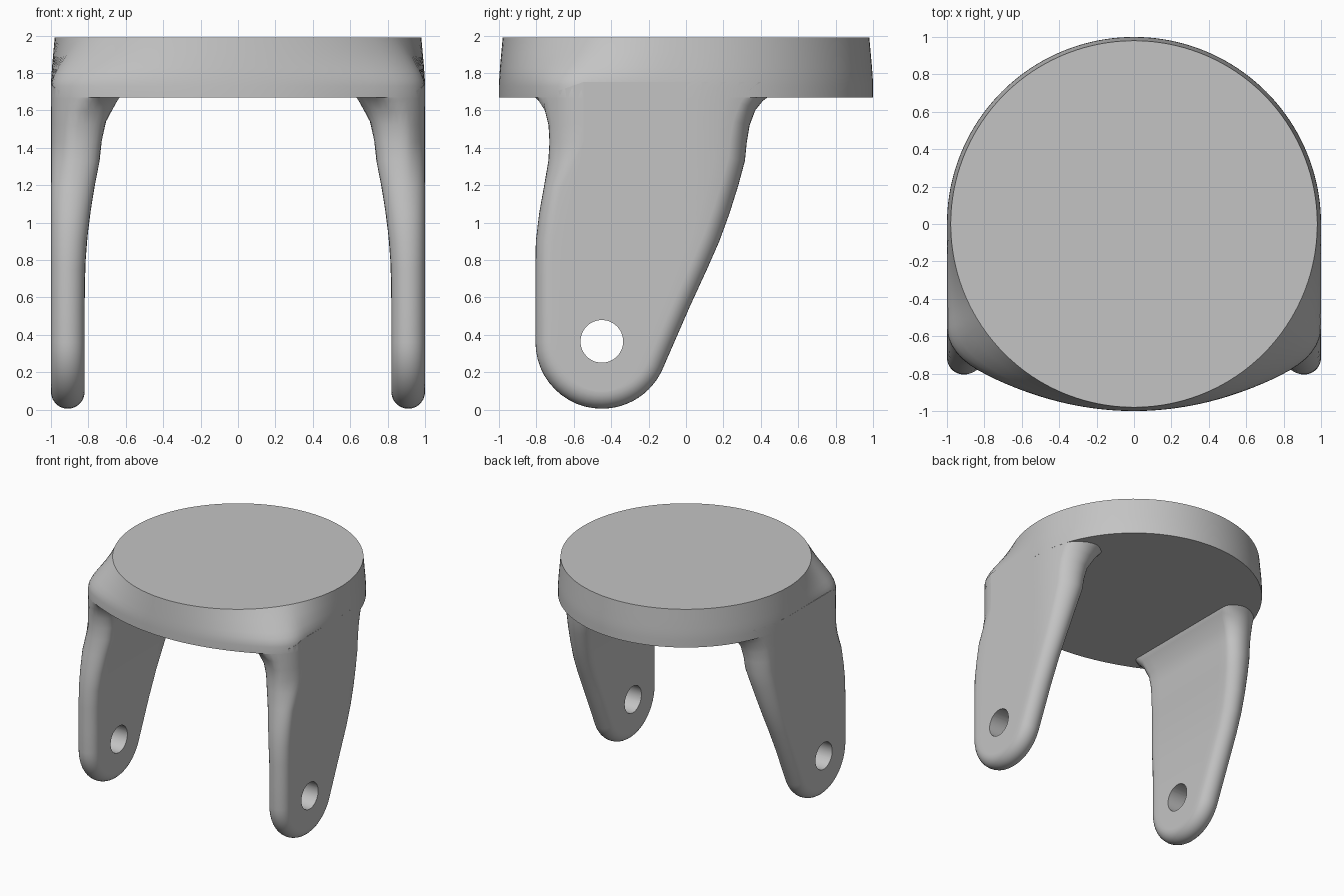
import bpy
import bmesh
from math import sin, cos, pi, sqrt, radians
from mathutils import Vector

cube = bpy.data.objects.get("Cube")
if cube:
    bpy.data.objects.remove(cube, do_unlink=True)

grey = bpy.data.materials.new("light_grey")
grey.use_nodes = True
grey.diffuse_color = (0.55, 0.55, 0.55, 1)
grey.node_tree.nodes["Principled BSDF"].inputs["Base Color"].default_value = (0.55, 0.55, 0.55, 1)


def finish(bm, name):
    bmesh.ops.recalc_face_normals(bm, faces=bm.faces[:])
    mesh = bpy.data.meshes.new(name)
    bm.to_mesh(mesh)
    bm.free()
    mesh.materials.append(grey)
    obj = bpy.data.objects.new(name, mesh)
    bpy.context.collection.objects.link(obj)
    return obj


def smooth(obj):
    bpy.ops.object.select_all(action="DESELECT")
    obj.select_set(True)
    bpy.context.view_layer.objects.active = obj
    bpy.ops.object.shade_smooth_by_angle(angle=radians(35))


def front_y(x):
    """Front edge of the head: shallow bow with rounded corners."""
    x = min(abs(x), 1)
    if x < 0.8:
        return -1 + 0.31 * x * x
    t = 1 - sqrt((1 - x) / 0.2)
    return -0.8 * (1 - t) ** 2 - 1.4 * t * (1 - t) - 0.55 * t * t


def head_radius(c, s):
    """Distance from the axis to the head outline along one direction."""
    if s >= 0:
        return 1.0
    lo, hi = 0.9, 1.4
    for _ in range(30):
        r = (lo + hi) / 2
        if abs(r * c) <= 1 and r * s >= front_y(r * c):
            lo = r
        else:
            hi = r
    return lo


# Head: lofted from the squared-off front outline up to a circle
bm = bmesh.new()
rings = []
SEG = 160
for z, w in [(1.67, 0), (1.73, 0.01), (1.76, 0.05), (1.79, 0.13), (1.83, 0.28), (1.91, 0.64), (1.99, 1)]:
    ring = []
    for i in range(SEG):
        c, s = cos(2 * pi * i / SEG), sin(2 * pi * i / SEG)
        r = head_radius(c, s) * (1 - w) + 0.98 * w
        ring.append(bm.verts.new((r * c, r * s, z)))
    rings.append(ring)
for a, b in zip(rings, rings[1:]):
    for i in range(SEG):
        j = (i + 1) % SEG
        bm.faces.new((a[i], a[j], b[j], b[i]))
bm.faces.new(rings[0])
bm.faces.new(rings[-1])
smooth(finish(bm, "head"))

# Leg side profile: height, front y, back y, inner face x
LEVELS = [
    (0.55, -0.805, 0.02, 0.82), (0.75, -0.805, 0.112, 0.818), (0.9, -0.803, 0.178, 0.808),
    (1.05, -0.785, 0.233, 0.79), (1.2, -0.758, 0.28, 0.766), (1.33, -0.736, 0.315, 0.74),
    (1.43, -0.73, 0.325, 0.73), (1.52, -0.735, 0.34, 0.715), (1.6, -0.755, 0.37, 0.68),
    (1.65, -0.79, 0.41, 0.645), (1.68, -0.83, 0.45, 0.61)]
PIVOT = (-0.45, 0.36)
ROUND = 0.09


def inner_x(z):
    if z <= LEVELS[0][0]:
        return LEVELS[0][3]
    for a, b in zip(LEVELS, LEVELS[1:]):
        if z <= b[0]:
            return a[3] + (b[3] - a[3]) * (z - a[0]) / (b[0] - a[0])
    return LEVELS[-1][3]


def leg_point(y, z, frac):
    """Place a profile point across the thickness (0 outer, 1 inner)."""
    outer = sqrt(1 - y * y) if y > 0 else 1.0
    x = outer + (inner_x(z) - outer) * frac
    k = min(max((z - 1.2) / 0.25, 0), 1)
    k = k * k * (3 - 2 * k)
    return x, y + k * max(front_y(x) + 0.002 - y, 0), z


def edge_path(end_angle, column):
    """Half of the profile, from the bottom point up one edge."""
    pts = []
    for i in range(13):
        a = -pi / 2 + (end_angle + pi / 2) * i / 12
        pts.append(Vector((PIVOT[0] + 0.355 * cos(a), PIVOT[1] + 0.355 * sin(a))))
    pts += [Vector((row[column], row[0])) for row in LEVELS]
    return pts


def inset(pts, side, d):
    out = []
    for i, p in enumerate(pts):
        t = (pts[min(i + 1, len(pts) - 1)] - pts[max(i - 1, 0)]).normalized()
        if i == 0:
            t = Vector((side, 0))
        out.append(p + Vector((-t.y, t.x)) * side * d)
    return out


def make_leg(name, mirror):
    bm = bmesh.new()
    front, back = edge_path(-pi, 1), edge_path(radians(-24), 2)
    n = len(front)
    loops, sides = [], []
    STEPS = 14
    for k in range(STEPS + 1):
        a = pi * k / STEPS
        d, frac = ROUND * (1 - sin(a)), (1 - cos(a)) / 2
        f, b = inset(front, -1, d), inset(back, 1, d)
        sides.append((f, b, frac))
        ring = [bm.verts.new(leg_point(p.x, p.y, frac)) for p in f[::-1] + b[1:]]
        loops.append(ring)
    # Rounded rim
    for a, b in zip(loops, loops[1:]):
        for i in range(len(a) - 1):
            bm.faces.new((a[i], a[i + 1], b[i + 1], b[i]))
    # Broad outer and inner faces
    COLS = 12
    for ring, (f, b, frac) in ((loops[0], sides[0]), (loops[-1], sides[-1])):
        rows = [[ring[n - 1]] * (COLS + 1)]
        for i in range(1, n):
            row = [ring[n - 1 - i]]
            for j in range(1, COLS):
                p = f[i].lerp(b[i], j / COLS)
                row.append(bm.verts.new(leg_point(p.x, p.y, frac)))
            rows.append(row + [ring[n - 1 + i]])
        for r, s in zip(rows, rows[1:]):
            for j in range(COLS):
                quad = list(dict.fromkeys((r[j], r[j + 1], s[j + 1], s[j])))
                bm.faces.new(quad)
    # Hidden top inside the head
    bmesh.ops.holes_fill(bm, edges=[e for e in bm.edges if e.is_boundary], sides=0)
    for v in bm.verts:
        v.co.x *= mirror
    leg = finish(bm, name)

    # Axle hole
    bpy.ops.mesh.primitive_cylinder_add(vertices=48, radius=0.114, depth=0.6,
                                        location=(mirror * 0.9, PIVOT[0], 0.365),
                                        rotation=(0, pi / 2, 0))
    cutter = bpy.context.object
    cutter.name = "axle_cutter"
    cutter.hide_render = True
    cutter.data.materials.append(grey)
    mod = leg.modifiers.new("axle_hole", "BOOLEAN")
    mod.operation, mod.solver, mod.object = "DIFFERENCE", "EXACT", cutter
    bpy.ops.object.select_all(action="DESELECT")
    bpy.context.view_layer.objects.active = leg
    leg.select_set(True)
    bpy.ops.object.modifier_apply(modifier=mod.name)
    bpy.data.objects.remove(cutter, do_unlink=True)
    smooth(leg)


make_leg("left_leg", 1)
make_leg("right_leg", -1)
